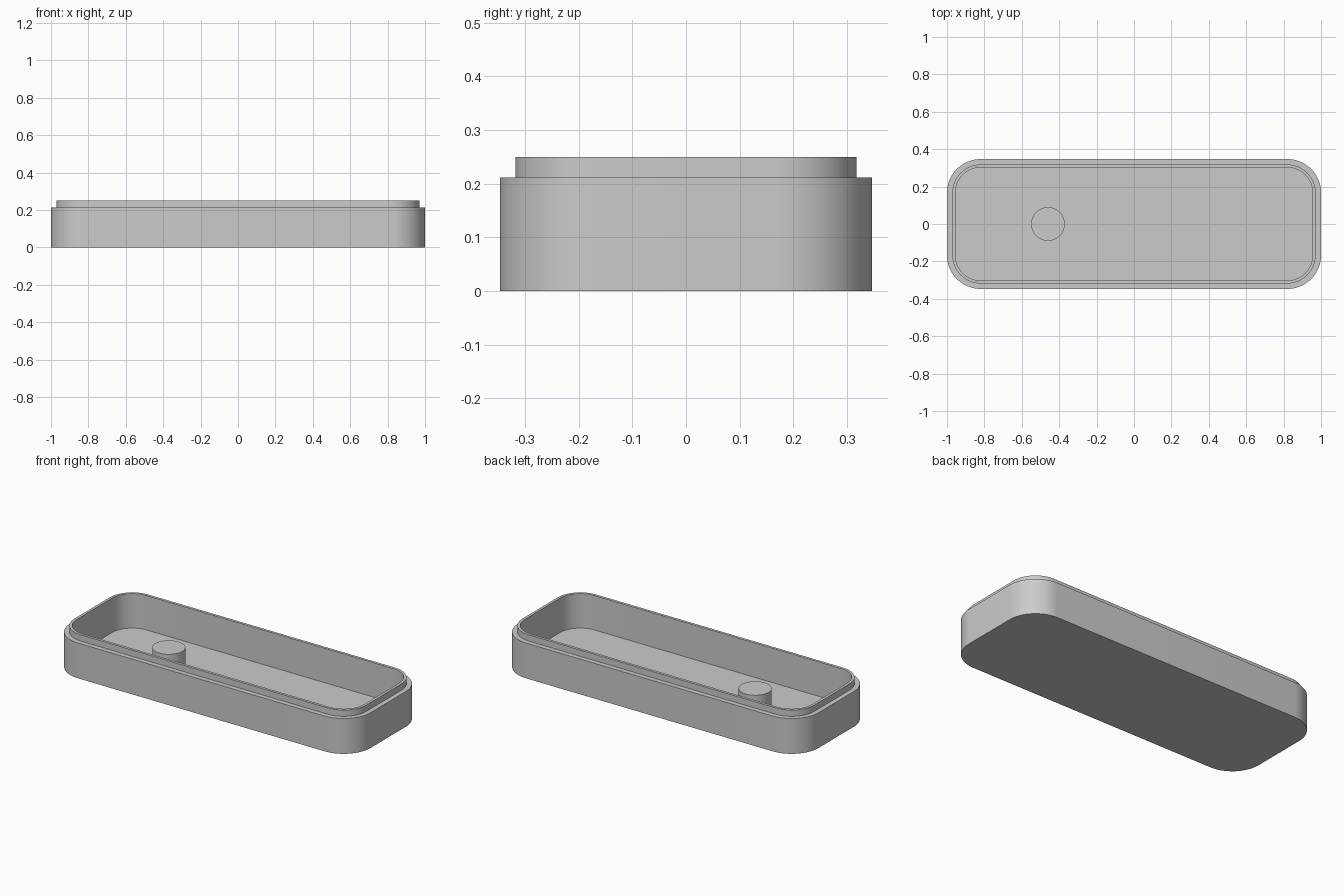
import bpy, bmesh, math

cube = bpy.data.objects.get("Cube")
if cube:
    bpy.data.objects.remove(cube, do_unlink=True)

HALF_X, HALF_Y, RADIUS = 1.0, 0.347, 0.18
SHOULDER, RIM, FLOOR = 0.212, 0.25, 0.043
LIP_INSET, WALL = 0.029, 0.045
CORNER_STEPS = 16

grey = bpy.data.materials.new("plain grey")
grey.use_nodes = True
colour = (0.6, 0.6, 0.6, 1)
grey.diffuse_color = colour
grey.node_tree.nodes["Principled BSDF"].inputs["Base Color"].default_value = colour


def rounded_loop(bm, inset, z):
    """Ring of vertices around a rounded rectangle."""
    r = RADIUS - inset
    ring = []
    for corner, (sx, sy) in enumerate([(1, 1), (-1, 1), (-1, -1), (1, -1)]):
        for i in range(CORNER_STEPS + 1):
            a = math.pi / 2 * (corner + i / CORNER_STEPS)
            ring.append(bm.verts.new((sx * (HALF_X - RADIUS) + r * math.cos(a),
                                      sy * (HALF_Y - RADIUS) + r * math.sin(a), z)))
    return ring


def finish(bm, name):
    bmesh.ops.recalc_face_normals(bm, faces=bm.faces)
    mesh = bpy.data.meshes.new(name)
    bm.to_mesh(mesh)
    bm.free()
    mesh.materials.append(grey)
    obj = bpy.data.objects.new(name, mesh)
    bpy.context.collection.objects.link(obj)
    bpy.ops.object.select_all(action='DESELECT')
    obj.select_set(True)
    bpy.context.view_layer.objects.active = obj
    bpy.ops.object.shade_smooth_by_angle(angle=math.radians(30))
    return obj


# Tray: outer wall, stepped shoulder, raised lip, cavity and floor
bm = bmesh.new()
profile = [(0, 0), (0, SHOULDER), (LIP_INSET, SHOULDER), (LIP_INSET, RIM),
           (WALL, RIM), (WALL, SHOULDER), (WALL, FLOOR)]
rings = [rounded_loop(bm, inset, z) for inset, z in profile]
for low, high in zip(rings, rings[1:]):
    n = len(low)
    for i in range(n):
        j = (i + 1) % n
        bm.faces.new((low[i], low[j], high[j], high[i]))
bm.faces.new(rings[0])
bm.faces.new(rings[-1])
finish(bm, "tray")

# Round post standing on the floor
POST_TOP = 0.15
bm = bmesh.new()
bmesh.ops.create_cone(bm, cap_ends=True, segments=64, radius1=0.09, radius2=0.09,
                      depth=POST_TOP - FLOOR)
bmesh.ops.translate(bm, verts=bm.verts, vec=(-0.46, 0, (POST_TOP + FLOOR) / 2))
finish(bm, "post")
